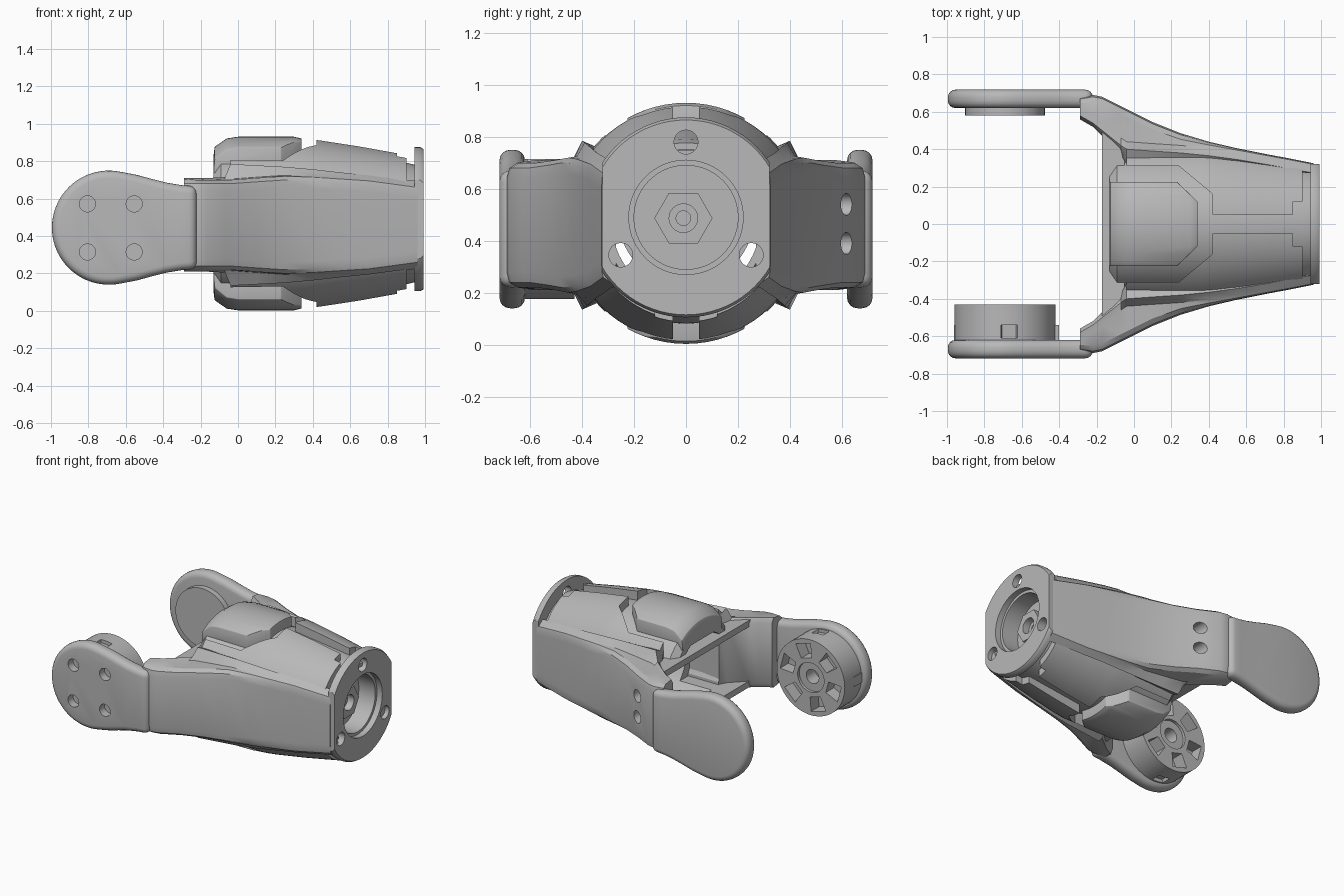
import bpy, bmesh, math
from mathutils import Matrix, Vector

if "Cube" in bpy.data.objects:
    bpy.data.objects.remove(bpy.data.objects["Cube"], do_unlink=True)

grey = bpy.data.materials.new("plain_grey")
grey.use_nodes = True
grey.diffuse_color = (0.48, 0.48, 0.48, 1)
grey.node_tree.nodes["Principled BSDF"].inputs["Base Color"].default_value = (0.48, 0.48, 0.48, 1)

MID = 0.467           # height of the main axis
HUB = (-0.69, 0.445)  # x, z of the fork pivot


def make(name, bm):
    bmesh.ops.recalc_face_normals(bm, faces=bm.faces)
    me = bpy.data.meshes.new(name)
    bm.to_mesh(me)
    bm.free()
    me.materials.append(grey)
    ob = bpy.data.objects.new(name, me)
    bpy.context.collection.objects.link(ob)
    return ob


def skin(name, rings, closed=False):
    """Join rings of points into a solid; cap the ends unless it closes on itself."""
    bm = bmesh.new()
    loops = [[bm.verts.new(p) for p in r] for r in rings]
    pairs = list(zip(loops, loops[1:]))
    if closed:
        pairs.append((loops[-1], loops[0]))
    else:
        bm.faces.new(loops[0])
        bm.faces.new(loops[-1])
    for a, b in pairs:
        for i in range(len(a)):
            j = (i + 1) % len(a)
            bm.faces.new((a[i], a[j], b[j], b[i]))
    return make(name, bm)


def prism(name, outline, axis, lo, hi):
    place = {"X": lambda u, v, t: (t, u, v),
             "Y": lambda u, v, t: (u, t, v),
             "Z": lambda u, v, t: (u, v, t)}[axis]
    return skin(name, [[place(u, v, t) for u, v in outline] for t in (lo, hi)])


def circle(u, v, r, n=32):
    return [(u + r * math.cos(math.tau * i / n),
             v + r * math.sin(math.tau * i / n)) for i in range(n)]


def box(name, x, y, z):
    return prism(name, [(x[0], y[0]), (x[1], y[0]), (x[1], y[1]), (x[0], y[1])], "Z", *z)


def lathe(name, profile, zc, n=72):
    """Turn a closed (x, radius) profile about the x axis."""
    rings = [[(x, r * math.cos(a), zc + r * math.sin(a)) for x, r in profile]
             for a in (math.tau * i / n for i in range(n))]
    return skin(name, rings, closed=True)


def bake(ob):
    dg = bpy.context.evaluated_depsgraph_get()
    me = bpy.data.meshes.new_from_object(ob.evaluated_get(dg))
    ob.modifiers.clear()
    ob.data = me


def boolean(ob, tool, op="DIFFERENCE"):
    m = ob.modifiers.new("cut", "BOOLEAN")
    m.operation, m.object, m.solver = op, tool, "EXACT"
    bake(ob)
    bpy.data.objects.remove(tool, do_unlink=True)


def bevel(ob, width, segments, angle):
    m = ob.modifiers.new("round", "BEVEL")
    m.width, m.segments, m.angle_limit = width, segments, math.radians(angle)
    bake(ob)


def mirrored(ob, name, axis, centre):
    """Copy a part across a plane."""
    n = Vector((0, 0, 0))
    n[axis] = 1
    me = ob.data.copy()
    shift = Matrix.Translation(n * centre)
    me.transform(shift @ Matrix.Scale(-1, 4, n) @ shift.inverted())
    me.flip_normals()
    new = bpy.data.objects.new(name, me)
    bpy.context.collection.objects.link(new)
    return new


# Side walls running from the end flange out into the fork arms
# station: x, outer y, side half height, ridge foot y, ridge half height, inner y
stations = [(-0.29, .675, .24, .62, .25, .56), (-0.22, .69, .24, .58, .25, .52),
            (-0.17, .68, .24, .54, .25, .47), (-0.07, .63, .24, .46, .255, .37),
            (-0.04, .615, .24, .44, .325, .32), (0.1, .545, .25, .43, .318, .325),
            (0.25, .485, .26, .42, .31, .325), (0.4, .44, .255, .405, .297, .32),
            (0.55, .405, .245, .385, .28, .31), (0.7, .375, .235, .36, .265, .3),
            (0.85, .347, .215, .333, .245, .28), (0.96, .325, .2, .312, .235, .27)]
rings = []
for x, w, h, ye, he, yi in stations:
    edge = min(.04, (w - ye) / 2)
    half = [(yi, he - .035), (ye - .04, he), (ye, h + .005),
            (w - edge, h), (w - edge / 4, h - .02), (w, h - .06)]
    sec = half + [(y, -z) for y, z in reversed(half)]
    rings.append([(x, y, .46 + z) for y, z in sec])
left_wall = skin("back_side_wall", rings)
mirrored(left_wall, "front_side_wall", 1, 0)
for z in (.54, .39):
    boolean(left_wall, prism("drill", circle(-.045, z, .042), "Y", .53, .75))

# Cross bars joining the walls at the open end
top_bar = box("top_cross_bar", (-.17, -.05), (-.5, .5), (.655, .70))
mirrored(top_bar, "bottom_cross_bar", 2, .46)

# Central drum shell, with a square opening at the fork end
drum = lathe("drum_shell", [(-.13, .345), (-.09, .39), (.42, .385), (.9, .325), (.96, .31),
                            (.96, .285), (-.13, .30)], MID)
boolean(drum, box("opening", (-.3, .2), (-.5, .5), (.265, .655)))

# Raised cover panels around the drum
outline = [(-.04, .31), (.24, .31), (.42, .16), (.42, .05), (.85, .05), (.85, .12),
           (.9, .12), (.9, .295), (.5, .36), (-.04, .405)]
panel = prism("top_back_panel", outline, "Z", MID + .1, 1.1)
envelope = lathe("envelope", [(-.1, .462), (.36, .456), (.44, .447), (.65, .415), (.92, .367),
                              (.92, .3), (.42, .36), (-.1, .36)], MID)
boolean(panel, envelope, "INTERSECT")
front_panel = mirrored(panel, "top_front_panel", 1, 0)
mirrored(panel, "bottom_back_panel", 2, MID)
mirrored(front_panel, "bottom_front_panel", 2, MID)

# Raised faceted pods
outline = [(-.14, -.225), (.23, -.225), (.34, -.12), (.34, .12), (.23, .225), (-.14, .225)]
pod = prism("top_pod", outline, "Z", MID + .27, 1.1)
envelope = lathe("envelope", [(-.13, .37), (-.125, .41), (-.06, .455), (.0, .464), (.3, .464),
                              (.4, .44), (.4, .05), (-.13, .05)], MID)
boolean(pod, envelope, "INTERSECT")
bevel(pod, .018, 2, 35)
mirrored(pod, "bottom_pod", 2, MID)

# End flange with its socket
flange = lathe("end_flange", [(.945, .385), (.975, .385), (.992, .375), (.992, .22), (.95, .22),
                              (.95, .2), (.82, .2), (.82, .04), (.78, .04), (.78, .26), (.945, .26)], .49)
boolean(flange, box("trim", (.5, 1.1), (-.322, .322), (0, 1)), "INTERSECT")
for a in (90, 210, 330):
    y, z = .29 * math.cos(math.radians(a)), .49 + .29 * math.sin(math.radians(a))
    boolean(flange, prism("drill", circle(y, z, .046), "X", .9, 1.1))
nut = prism("socket_hex_nut", circle(-.01, .487, .112, 6), "X", .79, .89)
boolean(nut, prism("drill", circle(-.01, .487, .055), "X", .84, 1))
boolean(nut, prism("drill", circle(-.01, .487, .028), "X", .81, 1))

# Rounded fork paddles
arc = [(HUB[0] + .305 * math.cos(a), HUB[1] + .305 * math.sin(a))
       for a in (math.radians(78 + 204 * i / 40) for i in range(41))]
neck = [(-.22, .224), (-.3, .218), (-.38, .205), (-.46, .185), (-.54, .163)]
outline = [(x, 2 * HUB[1] - z) for x, z in neck] + arc + neck[::-1]
paddle = prism("back_paddle", outline, "Y", .62, .718)
bevel(paddle, .04, 4, 50)
front_paddle = mirrored(paddle, "front_paddle", 1, 0)
for x in (-.805, -.555):
    for z in (.315, .572):
        boolean(front_paddle, prism("drill", circle(x, z, .043), "Y", -.8, -.66))

# Bearing disc on the back paddle
prism("back_bearing_disc", circle(*HUB, .213, 48), "Y", .58, .64)

# Slotted coupling on the front paddle
hub = prism("front_coupling", circle(*HUB, .27, 64), "Y", -.64, -.43)
boolean(hub, prism("bore", circle(*HUB, .05), "Y", -.55, -.3))
boolean(hub, prism("bore", circle(*HUB, .105), "Y", -.45, -.3))


def slot(angle, r0, r1, half, y0, y1):
    a = math.radians(angle)
    corners = [(r0, -half * .7), (r1, -half), (r1, half), (r0, half * .7)]
    pts = [(HUB[0] + r * math.cos(a) - s * math.sin(a),
            HUB[1] + r * math.sin(a) + s * math.cos(a)) for r, s in corners]
    boolean(hub, prism("slot", pts, "Y", y0, y1))


for i in range(6):
    slot(15 + 60 * i, .135, .235, .06, -.52, -.3)
for angle in (85, 265):
    slot(angle, .245, .3, .055, -.61, -.54)
for name, x in (("outer", -.962), ("inner", -.425)):
    box(name + "_coupling_lug", (x, x + .025), (-.63, -.54), (.41, .48))

# Smooth shading with crisp edges
for ob in bpy.context.view_layer.objects:
    ob.select_set(ob.type == "MESH")
bpy.context.view_layer.objects.active = flange
bpy.ops.object.shade_smooth_by_angle(angle=math.radians(32))
